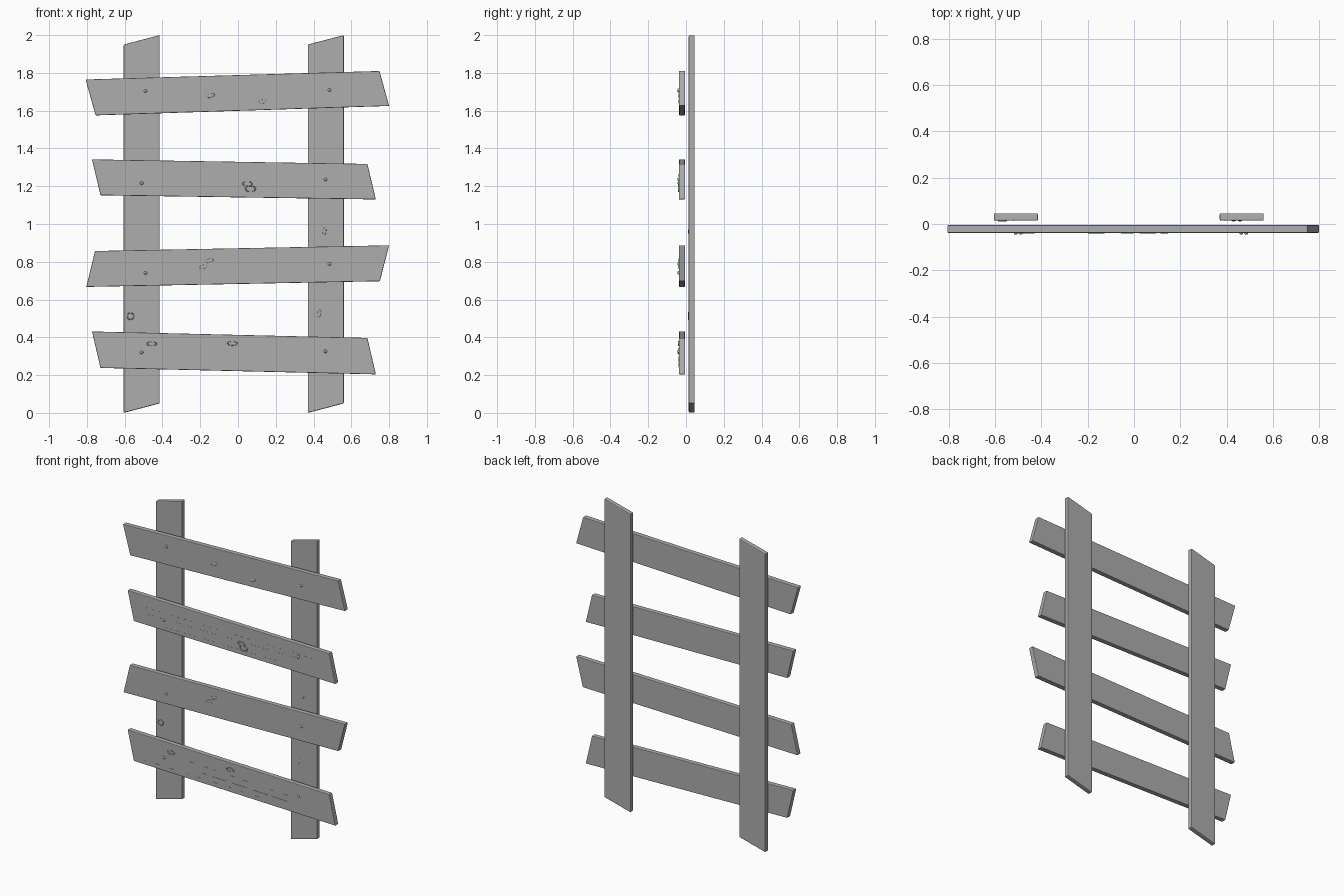
import bpy, bmesh
from math import radians
from mathutils import Vector

cube = bpy.data.objects.get("Cube")
if cube:
    bpy.data.objects.remove(cube, do_unlink=True)

wood = bpy.data.materials.new("weathered grey wood")
wood.use_nodes = True
wood.diffuse_color = (0.42, 0.42, 0.42, 1)
wood.node_tree.nodes["Principled BSDF"].inputs["Base Color"].default_value = wood.diffuse_color

PLANK_FRONT, PLANK_BACK = -0.038, -0.005
POST_FRONT, POST_BACK = 0.0145, 0.0463


def slab(name, outline, front, back, bevel=0.0):
    """Extrude an outline given in x, z from front to back."""
    bm = bmesh.new()
    face = bm.faces.new([bm.verts.new((x, front, z)) for x, z in outline])
    ext = bmesh.ops.extrude_face_region(bm, geom=[face])
    verts = [v for v in ext["geom"] if isinstance(v, bmesh.types.BMVert)]
    bmesh.ops.translate(bm, verts=verts, vec=(0, back - front, 0))
    bmesh.ops.recalc_face_normals(bm, faces=bm.faces)
    mesh = bpy.data.meshes.new(name)
    bm.to_mesh(mesh)
    bm.free()
    mesh.materials.append(wood)
    obj = bpy.data.objects.new(name, mesh)
    bpy.context.collection.objects.link(obj)
    if bevel:
        mod = obj.modifiers.new("worn edges", "BEVEL")
        mod.width, mod.segments = bevel, 2
    return obj


def finish(name, scale):
    obj = bpy.context.object
    obj.name = name
    obj.scale = scale
    obj.data.materials.append(wood)
    bpy.ops.object.shade_smooth_by_angle()


def dome(name, x, z, rx, rz, front, height, tilt=0):
    """Flattened bump on a board face."""
    bpy.ops.mesh.primitive_uv_sphere_add(segments=12, ring_count=8, radius=1,
        location=(x, front, z), rotation=(radians(90), radians(tilt), 0))
    finish(name, (rx, rz, height))


def ring(name, x, z, rx, rz, front):
    """Raised oval rim of a knot."""
    bpy.ops.mesh.primitive_torus_add(major_segments=16, minor_segments=6,
        major_radius=0.88, minor_radius=0.12,
        location=(x, front, z), rotation=(radians(90), 0, 0))
    finish(name, (rx, rz, 0.03))


def grain(name, corners, u0, v0, u1, v1, front, dashes=6):
    """Broken row of hairline grain strips between two points of a board."""
    tl, tr, br, bl = [Vector(c) for c in corners]

    def point(u, v):
        return tl.lerp(tr, u).lerp(bl.lerp(br, u), v)

    a, b = point(u0, v0), point(u1, v1)
    side = (b - a).orthogonal().normalized() * 0.001
    for i in range(dashes):
        p, q = a.lerp(b, i / dashes), a.lerp(b, (i + 0.7) / dashes)
        slab(f"{name}_{i + 1}", [p - side, q - side, q + side, p + side],
             front - 0.0006, front + 0.001)


# Upright posts with slanted ends
posts = {}
for name, left, right in (("right_post", -0.605, -0.415), ("left_post", 0.37, 0.56)):
    posts[name] = [(left, 1.95), (right, 2), (right, 0.05), (left, 0)]
    slab(name, posts[name], POST_FRONT, POST_BACK, 0.005)

# Crooked cross planks, top to bottom
planks = {
    "top_plank": [(-0.807, 1.765), (0.749, 1.81), (0.80, 1.625), (-0.754, 1.575)],
    "upper_plank": [(-0.773, 1.342), (0.685, 1.318), (0.73, 1.13), (-0.728, 1.152)],
    "lower_plank": [(-0.757, 0.857), (0.80, 0.887), (0.751, 0.697), (-0.803, 0.667)],
    "bottom_plank": [(-0.773, 0.431), (0.685, 0.397), (0.73, 0.204), (-0.728, 0.238)],
}
for name, corners in planks.items():
    slab(name, corners, PLANK_FRONT, PLANK_BACK, 0.004)

# Nail heads, one pair per plank
nails = [(-0.49, 1.704, 0.484, 1.709), (-0.51, 1.217, 0.463, 1.236),
         (-0.49, 0.741, 0.484, 0.788), (-0.51, 0.32, 0.463, 0.326)]
for name, (xr, zr, xl, zl) in zip(planks, nails):
    dome(name + "_right_nail", xr, zr, 0.009, 0.009, PLANK_FRONT, 0.008)
    dome(name + "_left_nail", xl, zl, 0.009, 0.009, PLANK_FRONT, 0.008)

# Rimmed knots
for i, (x, z, rx, rz) in enumerate([(0.05, 1.213, 0.028, 0.013), (0.066, 1.186, 0.03, 0.018),
                                    (-0.457, 0.366, 0.028, 0.013), (-0.03, 0.368, 0.028, 0.013)]):
    ring(f"plank_knot_{i + 1}", x, z, rx, rz, PLANK_FRONT)
ring("post_knot", -0.569, 0.512, 0.02, 0.021, POST_FRONT)

# Soft low bumps
for i, (x, z) in enumerate([(-0.145, 1.679), (0.13, 1.648), (-0.15, 0.806), (-0.182, 0.772)]):
    dome(f"plank_bump_{i + 1}", x, z, 0.023, 0.01, PLANK_FRONT, 0.003, -15)
for i, (x, z) in enumerate([(0.458, 0.96), (0.43, 0.525)]):
    dome(f"post_bump_{i + 1}", x, z, 0.009, 0.022, POST_FRONT, 0.003, 10)

# Hairline wood grain
rows = [("upper_plank", 0.06, 0.4, 0.95, 0.36), ("upper_plank", 0.08, 0.62, 0.86, 0.5),
        ("upper_plank", 0.16, 0.88, 0.74, 0.82), ("bottom_plank", 0.06, 0.85, 0.68, 0.85),
        ("bottom_plank", 0.25, 0.4, 0.85, 0.5), ("bottom_plank", 0.2, 0.65, 0.8, 0.7)]
for i, (name, *span) in enumerate(rows):
    grain(f"{name}_grain_{i + 1}", planks[name], *span, PLANK_FRONT)
grain("right_post_grain", posts["right_post"], 0.45, 0.12, 0.45, 0.7, POST_FRONT, 3)
grain("left_post_grain", posts["left_post"], 0.1, 0.03, 0.1, 0.08, POST_FRONT, 1)
